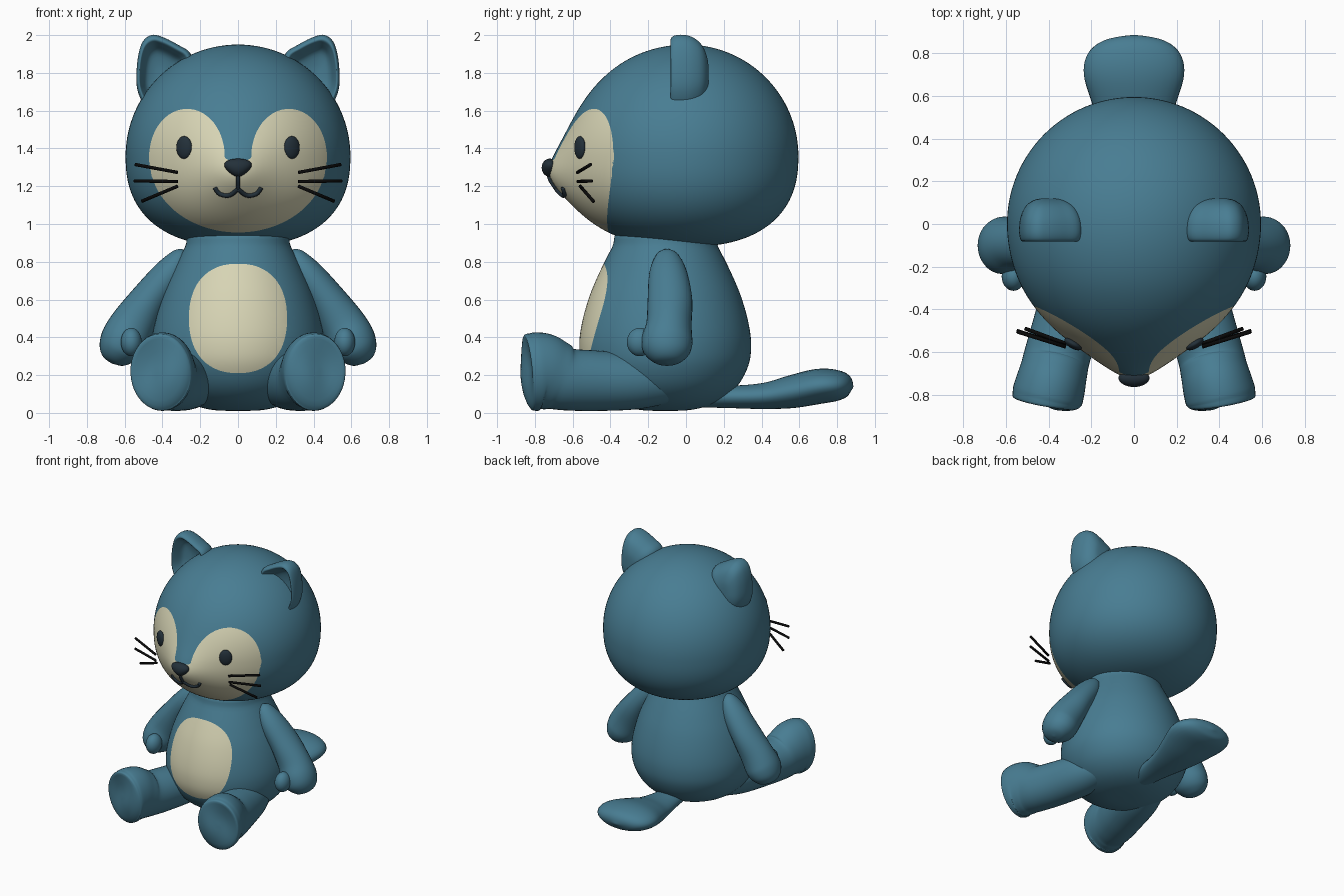
import bpy, bmesh, math
from mathutils import Vector, Matrix

if "Cube" in bpy.data.objects:
    bpy.data.objects.remove(bpy.data.objects["Cube"])


def material(name, rgb):
    m = bpy.data.materials.new(name)
    m.diffuse_color = (*rgb, 1)
    m.use_nodes = True
    m.node_tree.nodes["Principled BSDF"].inputs["Base Color"].default_value = m.diffuse_color
    return m


BLUE = material("teal_blue", (0.065, 0.205, 0.29))
CREAM = material("cream", (0.68, 0.66, 0.46))
DARK = material("dark_slate", (0.017, 0.03, 0.042))
BLACK = material("black", (0.003, 0.003, 0.003))


def finish(name, bm, *mats):
    bmesh.ops.recalc_face_normals(bm, faces=bm.faces)
    me = bpy.data.meshes.new(name)
    bm.to_mesh(me)
    bm.free()
    for m in mats:
        me.materials.append(m)
    me.polygons.foreach_set("use_smooth", [True] * len(me.polygons))
    ob = bpy.data.objects.new(name, me)
    bpy.context.collection.objects.link(ob)
    return ob


def spline(pts, steps, closed=False):
    """Catmull-Rom interpolation of tuples of any length."""
    n, out = len(pts), []
    get = (lambda i: pts[i % n]) if closed else (lambda i: pts[min(max(i, 0), n - 1)])
    for i in range(n if closed else n - 1):
        a, b, c, d = get(i - 1), get(i), get(i + 1), get(i + 2)
        for k in range(steps):
            t = k / steps
            out.append(tuple(0.5 * (2 * q + (r - p) * t + (2 * p - 5 * q + 4 * r - s) * t * t
                                    + (3 * q - p - 3 * r + s) * t ** 3)
                             for p, q, r, s in zip(a, b, c, d)))
    if not closed:
        out.append(tuple(pts[-1]))
    return out


def loft(rings):
    """Skin a list of closed rings and cap both ends."""
    bm = bmesh.new()
    vs = [[bm.verts.new(p) for p in ring] for ring in rings]
    n = len(vs[0])
    for a, b in zip(vs, vs[1:]):
        for i in range(n):
            bm.faces.new((a[i], a[(i + 1) % n], b[(i + 1) % n], b[i]))
    bm.faces.new(vs[0])
    bm.faces.new(vs[-1])
    return bm


def tube(name, pts, ref, mat, sides=32, steps=5):
    """Sweep an ellipse: points are (x, y, z, side radius, radius along ref)."""
    path = spline(pts, steps)
    rings = []
    for i, p in enumerate(path):
        t = Vector(path[min(i + 1, len(path) - 1)][:3]) - Vector(path[max(i - 1, 0)][:3])
        t.normalize()
        u = t.cross(Vector(ref)).normalized()
        v = u.cross(t)
        ang = [2 * math.pi * k / sides for k in range(sides)]
        rings.append([Vector(p[:3]) + u * p[3] * math.cos(a) + v * p[4] * math.sin(a) for a in ang])
    return finish(name, loft(rings), mat)


def mirrored(pts, s):
    return [(p[0] * s, *p[1:]) for p in pts]


def paint(bm, f):
    """Cut the mesh along f = 0 and give the inside the second material."""
    bmesh.ops.triangulate(bm, faces=bm.faces)
    new = []
    for e in list(bm.edges):
        a, b = f(e.verts[0].co), f(e.verts[1].co)
        if a * b < 0:
            new.append(bmesh.utils.edge_split(e, e.verts[0], a / (a - b))[1])
    bmesh.ops.connect_verts(bm, verts=new)
    for face in bm.faces:
        face.material_index = int(f(face.calc_center_median()) > 0)


def ball(name, loc, scale, mat, turn=0.0, shape=None):
    bm = bmesh.new()
    bmesh.ops.create_uvsphere(bm, u_segments=32, v_segments=20, radius=1)
    for v in bm.verts:
        if shape:
            shape(v.co)
        v.co = Matrix.Rotation(turn, 3, 'Z') @ (v.co * Vector(scale)) + Vector(loc)
    return finish(name, bm, mat)


# Head: rounded lathe with a pointed snout
HZ, HR, UP, DOWN, EXP = 1.36, 0.595, 0.59, 0.48, 2.4


def snout(x, z):
    return 0.135 / (1 + (x / 0.2) ** 2 + ((z - 1.27) / 0.18) ** 2)


def face_y(x, z):
    if z > HZ:
        r = HR * math.sqrt(1 - ((z - HZ) / UP) ** 2)
    else:
        r = HR * (1 - ((HZ - z) / DOWN) ** EXP) ** (1 / EXP)
    return -math.sqrt(r * r - x * x) - snout(x, z)


def face_patch(p):
    if p.y > 0:
        return -1
    x = abs(p.x)
    lobe = 1 - ((x - 0.27) / 0.2) ** 2 - ((p.z - 1.36) / 0.25) ** 2
    lower = 1 - (x / 0.465) ** 2 - ((p.z - 1.33) / 0.375) ** 2
    return max(lobe, min(lower, (1.34 - p.z) * 4))


bm = bmesh.new()
bmesh.ops.create_uvsphere(bm, u_segments=112, v_segments=72, radius=1)
for v in bm.verts:
    x, y, z = v.co
    r = max(math.hypot(x, y), 1e-6)
    if z >= 0:
        k, h = HR, HZ + UP * z
    else:
        k, h = HR * r ** (2 / EXP) / r, HZ - DOWN * (-z) ** (2 / EXP)
    x, y = x * k, y * k
    t = min(max(-y / 0.3, 0), 1)
    v.co = (x, y - snout(x, h) * t * t * (3 - 2 * t), h)
paint(bm, face_patch)
finish("head", bm, BLUE, CREAM)

# Body: lathe profile of (radius, height) with an oval belly patch
BY = -0.11
profile = [(0.01, 0.01), (0.15, 0.018), (0.28, 0.06), (0.38, 0.14), (0.44, 0.25), (0.455, 0.36),
           (0.44, 0.48), (0.40, 0.62), (0.345, 0.75), (0.28, 0.88), (0.24, 0.96), (0.01, 0.98)]
angles = [2 * math.pi * k / 80 for k in range(80)]
bm = loft([[(r * math.cos(a), BY + r * math.sin(a), z) for a in angles] for r, z in spline(profile, 5)])
paint(bm, lambda p: -1 if p.y > BY else
      1 - (abs(p.x) / 0.26) ** 2.3 - (abs(p.z - 0.5) / 0.29) ** 2.3)
finish("body", bm, BLUE, CREAM)

# Tail: flattened paddle
tube("tail", [(0, .05, .09, .08, .06), (0, .25, .085, .11, .06), (0, .42, .09, .15, .07),
              (0, .56, .112, .195, .087), (0, .70, .14, .235, .093), (0, .80, .145, .215, .082),
              (0, .86, .14, .14, .055), (0, .885, .135, .01, .005)], (0, 0, 1), BLUE)

arm = [(.275, -.10, .86, .005, .005), (.30, -.10, .83, .05, .06), (.36, -.095, .74, .085, .1),
       (.47, -.085, .60, .10, .118), (.555, -.09, .47, .12, .12), (.605, -.1, .38, .125, .135),
       (.64, -.1, .32, .105, .12), (.662, -.1, .275, .06, .07), (.668, -.1, .262, .005, .005)]
leg = [(.414, -.848, .215, .005, .005), (.412, -.842, .215, .14, .178), (.407, -.815, .217, .165, .205),
       (.393, -.76, .217, .165, .205), (.376, -.69, .197, .158, .186), (.36, -.62, .177, .155, .165),
       (.32, -.48, .17, .155, .16), (.26, -.25, .165, .15, .145), (.21, -.05, .16, .11, .10)]
ear_outline = [(.46, 2.0), (.51, 1.955), (.535, 1.84), (.53, 1.70), (.46, 1.60), (.32, 1.68),
               (.25, 1.80), (.25, 1.90), (.32, 1.95), (.40, 1.99)]
# Ear section from back to front as (scale, depth): domed back, rolled rim, hollow front
ear_section = [(.01, .12), (.4, .115), (.75, .085), (.95, .03), (1, -.03), (.96, -.07),
               (.87, -.08), (.77, -.05), (.6, .0), (.3, .02), (.01, .025)]
whiskers = [((.32, -.575, 1.273), (.545, -.505, 1.315)), ((.32, -.572, 1.225), (.55, -.50, 1.228)),
            ((.32, -.56, 1.20), (.51, -.49, 1.12))]
smile = [(0, 1.187), (.03, 1.16), (.06, 1.15), (.10, 1.162), (.122, 1.192)]

for s, side in ((1, "left"), (-1, "right")):
    # Limbs
    tube(side + "_arm", mirrored(arm, s), (0, 1, 0), BLUE)
    ball(side + "_thumb", (.565 * s, -.245, .375), (.055, .068, .075), BLUE)
    tube(side + "_leg", mirrored(leg, s), (0, 0, 1), BLUE, sides=40)

    # Ears
    cx, cz = 0.41, 1.78
    outline = spline(ear_outline, 5, closed=True)
    finish(side + "_ear", loft([[(s * (cx + (x - cx) * k), d, cz + (z - cz) * k) for x, z in outline]
                                for k, d in spline(ear_section, 4)]), BLUE)

    # Eyes, whiskers and half of the mouth
    ball(side + "_eye", (.285 * s, face_y(.285, 1.405) - .004, 1.405), (.046, .022, .06), DARK,
         turn=math.radians(30) * s)
    for i, (a, b) in enumerate(whiskers):
        tube(f"{side}_whisker_{i + 1}", mirrored([(*a, .009, .009), (*b, .009, .009)], s),
             (0, 0, 1), BLACK, sides=10, steps=1)
    tube(side + "_mouth", [(x * s, face_y(x, z) - .004, z, .012, .012) for x, z in smile],
         (0, 1, 0), DARK, sides=12)

# Mouth stem and nose
tube("mouth_stem", [(0, face_y(0, z) - .004, z, .011, .011) for z in (1.27, 1.23, 1.18)],
     (0, 1, 0), DARK, sides=12)


def taper(co):
    co.x *= 1 + 0.4 * co.z


ball("nose", (0, -.722, 1.298), (.068, .042, .048), DARK, shape=taper)
